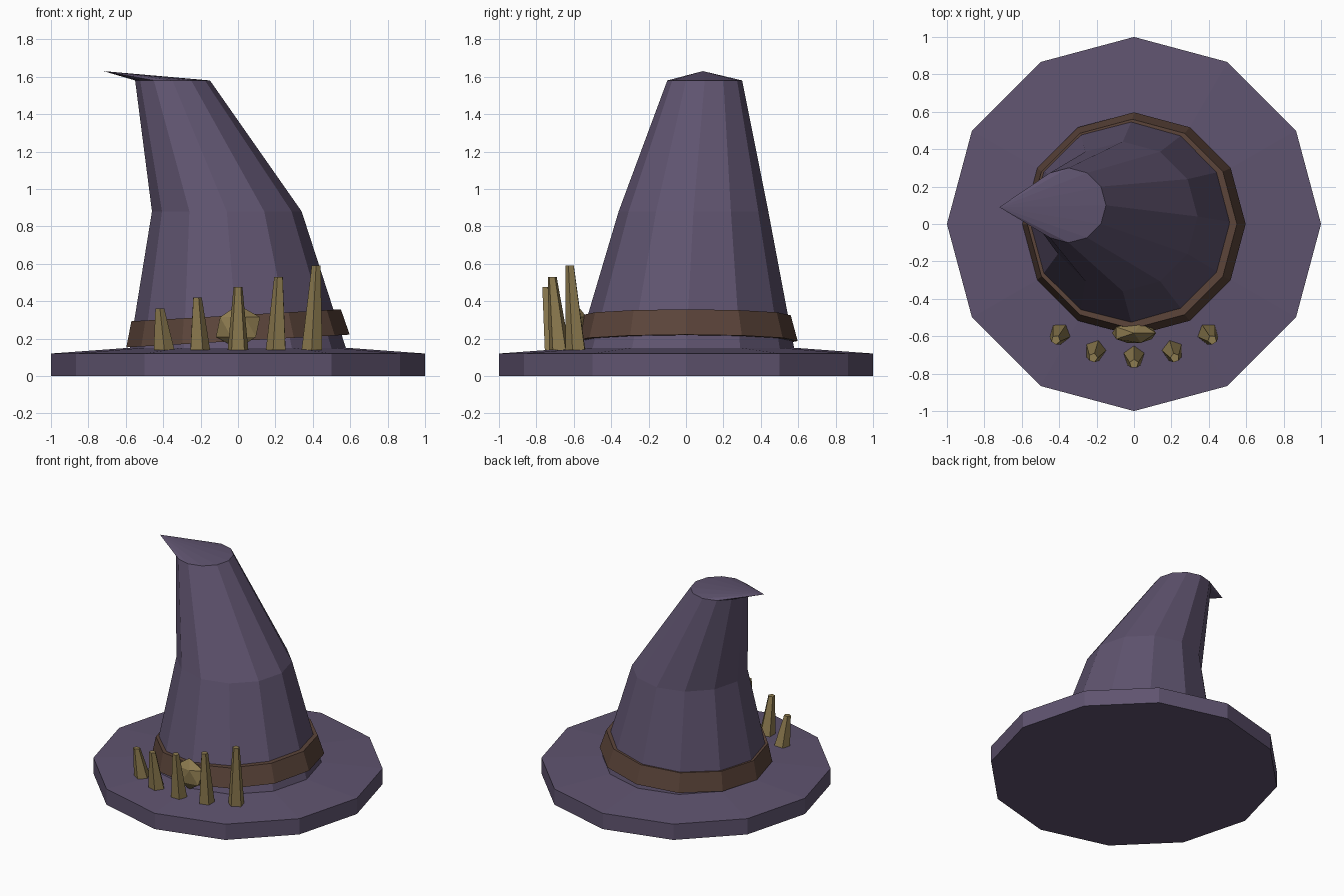
import bpy, bmesh
from math import sin, cos, pi, radians
from mathutils import Matrix, Vector

if "Cube" in bpy.data.objects:
    bpy.data.objects.remove(bpy.data.objects["Cube"])


def material(name, rgb):
    m = bpy.data.materials.new(name)
    m.diffuse_color = (*rgb, 1)
    m.use_nodes = True
    m.node_tree.nodes["Principled BSDF"].inputs["Base Color"].default_value = m.diffuse_color
    return m


PURPLE = material("purple_felt", (0.115, 0.088, 0.16))
BROWN = material("brown_leather", (0.105, 0.058, 0.042))
GOLD = material("old_gold", (0.27, 0.20, 0.08))


def finish(name, bm, mat):
    bmesh.ops.recalc_face_normals(bm, faces=bm.faces)
    mesh = bpy.data.meshes.new(name)
    bm.to_mesh(mesh)
    bm.free()
    mesh.materials.append(mat)
    ob = bpy.data.objects.new(name, mesh)
    bpy.context.collection.objects.link(ob)
    return ob


def loft(name, rings, mat, sides=12, start=0.0, tip=None, closed=False, tilt=0.0):
    """Skin rings given as (x, y, z, radius); tilt shears z along x."""
    bm = bmesh.new()
    loops = []
    for x, y, z, r in rings:
        loop = []
        for i in range(sides):
            a = start + 2 * pi * i / sides
            px = x + r * cos(a)
            loop.append(bm.verts.new((px, y + r * sin(a), z + tilt * px)))
        loops.append(loop)
    pairs = list(zip(loops, loops[1:]))
    if closed:
        pairs.append((loops[-1], loops[0]))
    for lo, hi in pairs:
        for i in range(sides):
            j = (i + 1) % sides
            bm.faces.new((lo[i], lo[j], hi[j], hi[i]))
    if not closed:
        bm.faces.new(loops[0][::-1])
        if tip:
            t = bm.verts.new(tip)
            for i in range(sides):
                bm.faces.new((loops[-1][i], loops[-1][(i + 1) % sides], t))
        else:
            bm.faces.new(loops[-1])
    return finish(name, bm, mat)


# Wide flat brim, rising slightly toward the crown
loft("brim", [(0, 0, 0, 1), (0, 0, 0.12, 1), (0, 0, 0.15, 0.59)], PURPLE)

# Bent crown ending in a sideways folded tip
loft("crown", [(0, 0, 0.14, 0.58), (-0.06, 0.04, 0.88, 0.40), (-0.35, 0.10, 1.58, 0.20)],
     PURPLE, tip=(-0.72, 0.09, 1.63))

# Tilted band around the crown
loft("hat_band", [(0, 0, 0.187, 0.597), (-0.01, 0, 0.325, 0.56),
                  (-0.01, 0, 0.325, 0.52), (0, 0, 0.187, 0.55)],
     BROWN, closed=True, tilt=0.057)

# Row of five spikes, each taller than the last and leaning outward
for k, top in enumerate((0.36, 0.42, 0.475, 0.53, 0.59)):
    a = radians(-90 + 17 * (k - 2))
    loft(f"spike_{k + 1}",
         [(0.708 * cos(a), 0.708 * sin(a), 0.14, 0.058),
          (0.748 * cos(a), 0.748 * sin(a), top, 0.025)],
         GOLD, sides=5, start=a + pi)

# Flattened faceted gem on the front of the band
bm = bmesh.new()
bmesh.ops.create_icosphere(bm, subdivisions=1, radius=1)
bmesh.ops.transform(bm, verts=bm.verts,
                    matrix=Matrix.Translation(Vector((0, -0.583, 0.262)))
                    @ Matrix.Diagonal((0.132, 0.062, 0.118, 1)))
finish("band_gem", bm, GOLD)
